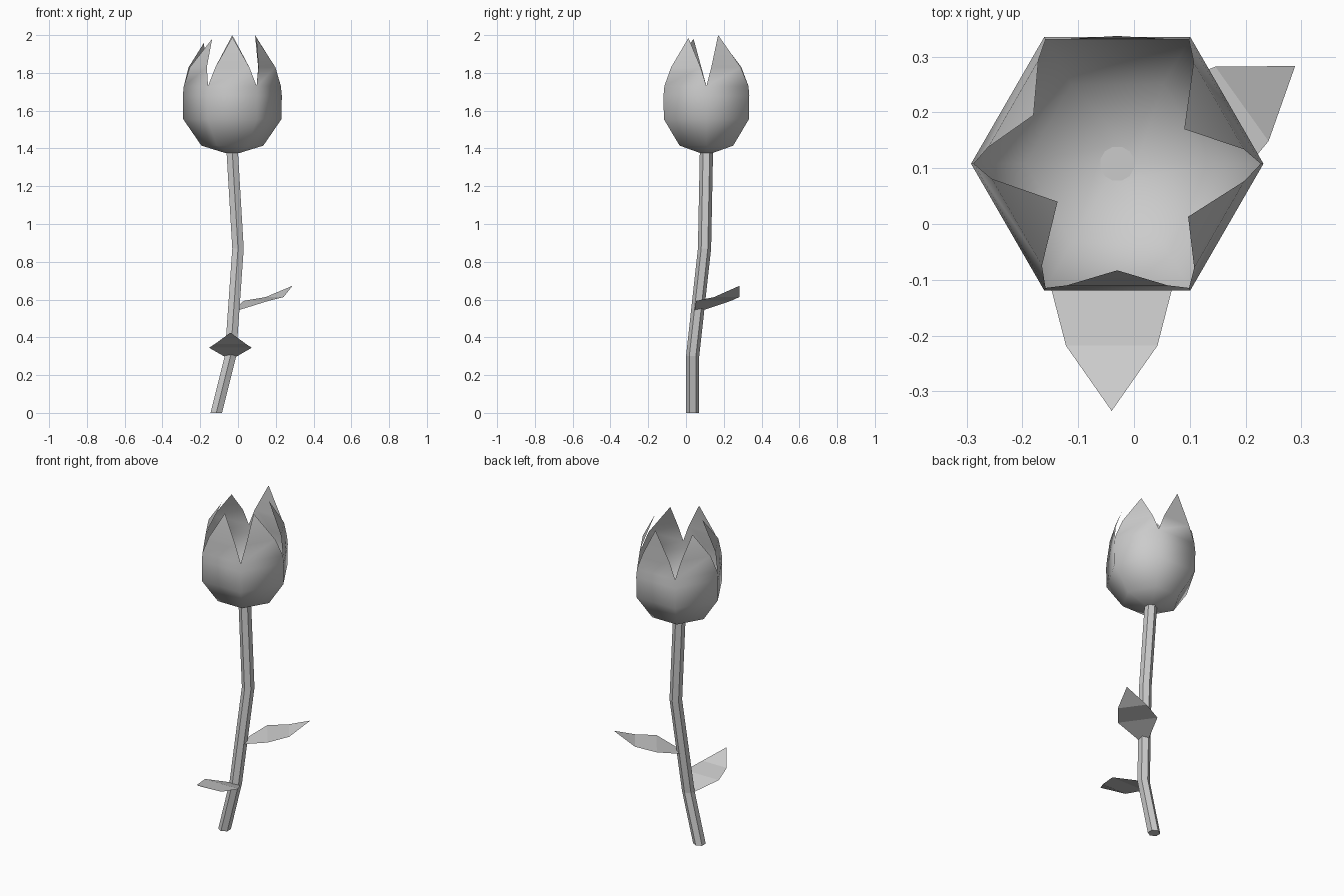
import bpy
from math import cos, sin, radians
from mathutils import Vector

if "Cube" in bpy.data.objects:
    bpy.data.objects.remove(bpy.data.objects["Cube"])


def make(name, verts, faces, smooth=False):
    me = bpy.data.meshes.new(name)
    me.from_pydata([tuple(v) for v in verts], [], faces)
    me.polygons.foreach_set("use_smooth", [smooth] * len(me.polygons))
    ob = bpy.data.objects.new(name, me)
    bpy.context.collection.objects.link(ob)
    return ob


def hexagon(c, r, start):
    return [Vector((c[0] + r * cos(radians(start + 60 * i)),
                    c[1] + r * sin(radians(start + 60 * i)), c[2])) for i in range(6)]


def bridge(rings):
    return [(6 * k + i, 6 * k + (i + 1) % 6, 6 * k + 6 + (i + 1) % 6, 6 * k + 6 + i)
            for k in range(rings - 1) for i in range(6)]


# Stem: bent hexagonal tube
path = [(-0.115, 0.035, 0), (-0.04, 0.035, 0.3), (0, 0.098, 0.87), (-0.03, 0.108, 1.375)]
verts = [v for p in path for v in hexagon(p, 0.035, 30)]
make("stem", verts, bridge(4) + [tuple(range(5, -1, -1)), tuple(range(18, 24))])

# Flower cup: hexagonal rings, (radius, height)
cx, cy = -0.03, 0.108
rings = [(0.035, 1.375), (0.164, 1.415), (0.26, 1.555), (0.262, 1.68), (0.257, 1.73)]
verts = [v for r, z in rings for v in hexagon((cx, cy, z), r, 0)]
faces = bridge(5) + [tuple(range(5, -1, -1))]

# Petals: one pointed blade on each side of the cup, leaning to its own tip
tips = [(0.09, 0.17, 2.0), (-0.03, 0.337, 2.0), (-0.18, 0.195, 1.96),
        (-0.137, 0.04, 1.98), (-0.03, -0.083, 1.99), (0.097, 0.013, 1.985)]
for i, tip in enumerate(tips):
    a, b = 24 + i, 24 + (i + 1) % 6
    mid = (verts[a] + verts[b]) / 2
    shift = (Vector(tip) - mid) * 0.15
    n = len(verts)
    for corner in (a, b):
        p = mid + (verts[corner] - mid) * 0.7 + shift
        p.z = 1.83
        verts.append(p)
    verts.append(Vector(tip))
    faces += [(a, b, n + 1, n), (n, n + 1, n + 2)]
make("flower", verts, faces, True)


# Leaves: same blade, placed and turned; stations are (distance, half width, rise)
def leaf(name, base, angle):
    d = Vector((cos(radians(angle)), sin(radians(angle)), 0))
    side = Vector((-d.y, d.x, 0))
    vs = []
    for dist, w, rise in [(0, 0.03, 0), (0.13, 0.113, 0.048), (0.25, 0.082, 0.068)]:
        c = Vector(base) + d * dist + Vector((0, 0, rise))
        vs += [c - side * w, c + side * w]
    vs.append(Vector(base) + d * 0.367 + Vector((0, 0, 0.128)))
    make(name, vs, [(0, 2, 3, 1), (2, 4, 5, 3), (4, 6, 5)])


leaf("front_leaf", (-0.04, 0.032, 0.297), -90)
leaf("right_leaf", (-0.01, 0.07, 0.545), 35.5)
